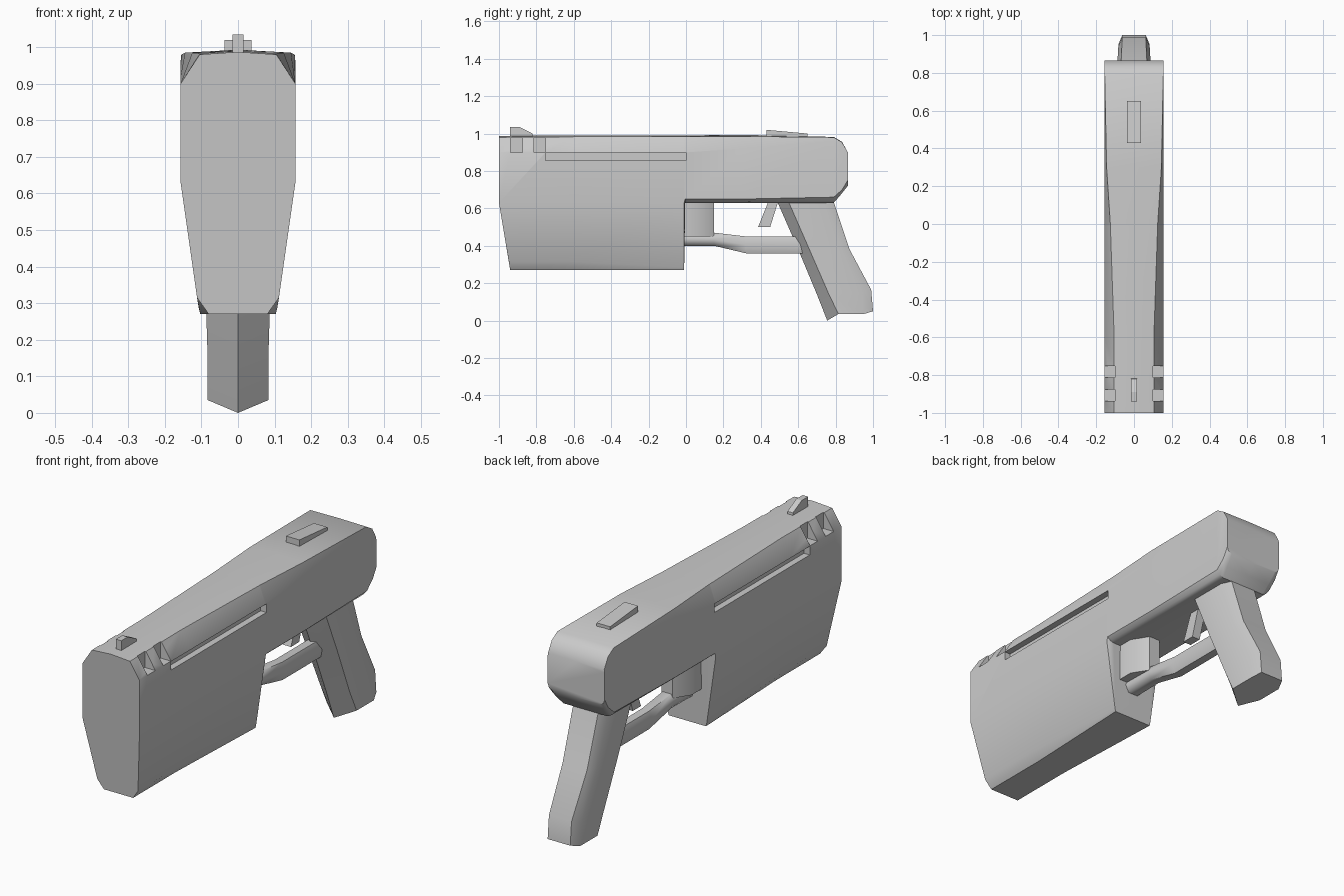
import bpy, bmesh, math

if "Cube" in bpy.data.objects:
    bpy.data.objects.remove(bpy.data.objects["Cube"])


def finish(name, bm, angle=42):
    bmesh.ops.remove_doubles(bm, verts=bm.verts, dist=0.0005)
    bmesh.ops.recalc_face_normals(bm, faces=bm.faces)
    mesh = bpy.data.meshes.new(name)
    bm.to_mesh(mesh)
    bm.free()
    ob = bpy.data.objects.new(name, mesh)
    bpy.context.collection.objects.link(ob)
    bpy.ops.object.select_all(action='DESELECT')
    ob.select_set(True)
    bpy.context.view_layer.objects.active = ob
    if angle:
        bpy.ops.object.shade_smooth_by_angle(angle=math.radians(angle))
    return ob


def loft(name, halves, angle=42):
    """Skin half sections (x >= 0, first and last point on x = 0), mirrored in x."""
    bm = bmesh.new()
    rings = []
    for half in halves:
        ring = half + [(-x, y, z) for x, y, z in reversed(half[1:-1])]
        rings.append([bm.verts.new(p) for p in ring])
    n = len(rings[0])
    for a, b in zip(rings, rings[1:]):
        for i in range(n):
            j = (i + 1) % n
            bm.faces.new((a[i], a[j], b[j], b[i]))
    bm.faces.new(rings[0])
    bm.faces.new(rings[-1])
    return finish(name, bm, angle)


def slab(name, profile, width):
    """Extrude a (y, z) side profile to the half width on both sides."""
    bm = bmesh.new()
    f = bm.faces.new([bm.verts.new((-width, y, z)) for y, z in profile])
    ext = bmesh.ops.extrude_face_region(bm, geom=[f])
    for v in ext['geom']:
        if isinstance(v, bmesh.types.BMVert):
            v.co.x = width
    return finish(name, bm, 25)


def body_section(y, yb, zb, xb, xc, zc, zm, zs, xt, zt, crown):
    """Bottom centre, bottom edge, chamfer, widest sides, top edge, crown."""
    return [(0, yb, zb), (xb, yb, zb), (xc, yb + (y - yb) * 0.12, zc),
            (0.157, y, zm), (0.157, y, zs), (xt, y, zt), (0, y, crown)]


# Body: deep front housing that steps up to the rear frame
body = loft("body", [
    body_section(-1.0, -0.94, .27, .08, .112, .315, .63, .90, .105, .98, .987),
    body_section(-0.60, -0.60, .27, .08, .112, .315, .63, .90, .105, .983, .99),
    body_section(-0.01, -0.01, .27, .103, .107, .285, .63, .90, .125, .985, .99),
    body_section(-0.004, -0.004, .63, .12, .14, .635, .65, .90, .125, .985, .99),
    body_section(0.30, 0.30, .63, .12, .14, .635, .65, .92, .145, .985, .993),
    body_section(0.79, 0.79, .63, .12, .14, .64, .66, .96, .155, .98, .982),
    body_section(0.835, 0.825, .67, .125, .145, .68, .70, .94, .155, .953, .955),
    body_section(0.865, 0.865, .72, .13, .15, .73, .75, .885, .155, .90, .90),
])

# Side grooves and front notches, cut on both sides
cuts = bmesh.new()
for s in (-1, 1):
    for x0, y0, y1, z0, z1 in ((.125, -.75, 0, .855, .898),
                               (.10, -.938, -.875, .90, 1.1),
                               (.10, -.812, -.752, .90, 1.1)):
        box = bmesh.ops.create_cube(cuts, size=1)['verts']
        for v in box:
            v.co.x = s * (x0 if v.co.x < 0 else 0.2)
            v.co.y = y0 if v.co.y < 0 else y1
            v.co.z = z0 if v.co.z < 0 else z1
cutter = finish("groove_cutter", cuts, 0)
cutter.hide_render = True
bpy.context.view_layer.objects.active = body
mod = body.modifiers.new("grooves", 'BOOLEAN')
mod.object = cutter
mod.operation = 'DIFFERENCE'
mod.solver = 'EXACT'
bpy.ops.object.modifier_apply(modifier=mod.name)
bpy.data.objects.remove(cutter)
bpy.ops.object.select_all(action='DESELECT')
body.select_set(True)
bpy.ops.object.shade_smooth_by_angle(angle=math.radians(42))

# Grip: raked, with a pointed front and chamfered back
def grip_section(f, b, w, zf, zs, zb):
    return [(0, f, zf), (w, f + 0.06, zs), (w, b - 0.05, zs), (w * 0.75, b, zb), (0, b, zb)]

loft("grip", [
    grip_section(.47, .77, .092, .68, .68, .68),
    grip_section(.495, .795, .092, .62, .62, .62),
    grip_section(.60, .875, .09, .38, .38, .38),
    grip_section(.70, .99, .083, .14, .15, .165),
    grip_section(.755, 1.0, .083, .0, .035, .05),
], 50)

# Trigger guard: hexagonal bar swept from housing to grip
def guard_section(y, z0, z1, w):
    m = (z0 + z1) / 2
    return [(0, y, z0), (w * .6, y, z0), (w, y, m), (w * .6, y, z1), (0, y, z1)]

loft("trigger_guard", [guard_section(-.03, .40, .47, .045), guard_section(.15, .40, .47, .04),
                       guard_section(.32, .36, .45, .035), guard_section(.64, .36, .45, .035)], 65)

# Block joining guard and body, with a blunt wedge at the rear
loft("guard_block", [[(0, -.03, z), (.08, -.03, z), (.08, .07, z), (.03, .15, z), (0, .15, z)]
                     for z in (.45, .65)])

# Trigger and sights
slab("trigger", [(.45, .66), (.50, .66), (.45, .50), (.385, .50)], .022)
slab("front_sight", [(-.94, .95), (-.94, 1.035), (-.89, 1.035), (-.82, 1.0), (-.815, .95)], .015)
slab("rear_sight", [(.43, .96), (.43, 1.02), (.65, 1.0), (.65, .96)], .037)
